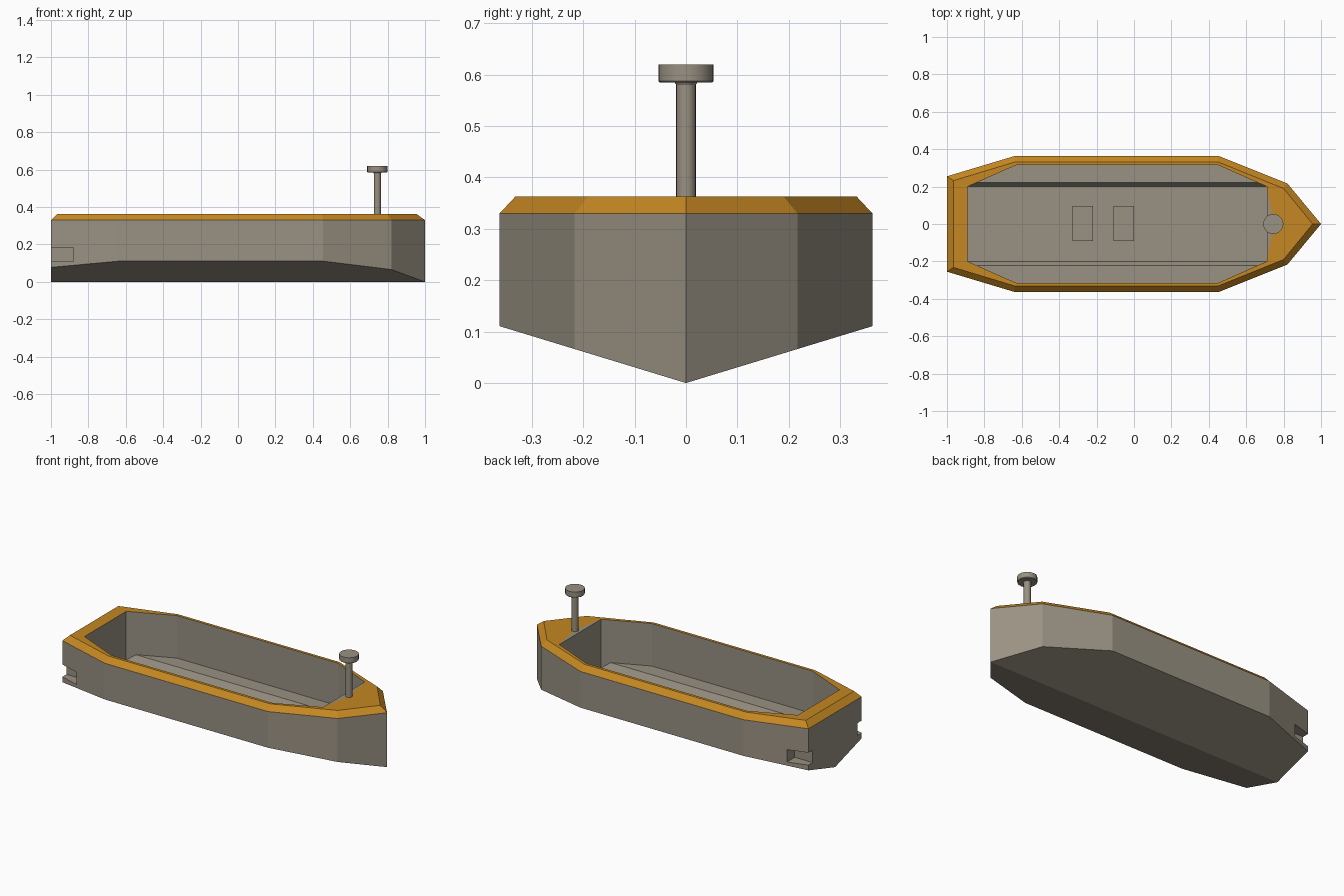
import bpy, bmesh, math
from mathutils import Matrix

if "Cube" in bpy.data.objects:
    bpy.data.objects.remove(bpy.data.objects["Cube"])


def material(name, rgb):
    m = bpy.data.materials.new(name)
    m.diffuse_color = (*rgb, 1)
    m.use_nodes = True
    m.node_tree.nodes["Principled BSDF"].inputs["Base Color"].default_value = m.diffuse_color
    return m


orange = material("orange_rim", (0.56, 0.245, 0.016))
drab = material("drab_hull", (0.32, 0.285, 0.225))

SHEER, TOP, LEDGE, FLOOR, VEE = 0.33, 0.363, 0.105, 0.068, 0.305

# Half outlines from bow to stern
outer = [(1, 0), (0.82, 0.217), (0.455, 0.363), (-0.64, 0.363), (-1, 0.255)]
bevel = [(0.955, 0), (0.80, 0.190), (0.448, 0.332), (-0.635, 0.332), (-0.965, 0.232)]
inner = [(0.745, 0), (0.71, 0.2), (0.45, 0.315), (-0.63, 0.315), (-0.89, 0.2)]


def at(pts, z):
    return [(x, y, z) for x, y in pts]


def link(name, bm):
    me = bpy.data.meshes.new(name)
    bm.to_mesh(me)
    bm.free()
    me.materials.append(drab)
    ob = bpy.data.objects.new(name, me)
    bpy.context.collection.objects.link(ob)
    return ob


def box(name, lo, hi):
    bm = bmesh.new()
    bmesh.ops.create_cube(bm, size=1)
    for v in bm.verts:
        v.co = [lo[i] + (v.co[i] + 0.5) * (hi[i] - lo[i]) for i in range(3)]
    return link(name, bm)


# Hull: half faces, each mirrored across the keel
bm = bmesh.new()


def face(pts, mat=0):
    for s in (1, -1):
        f = bm.faces.new([bm.verts.new((x, s * y, z)) for x, y, z in pts[::s]])
        f.material_index = mat


def strip(a, b, mat=0):
    for i in range(len(a) - 1):
        face([a[i], a[i + 1], b[i + 1], b[i]], mat)


chine = [(x, y, VEE * y) for x, y in outer]
sheer, rim, lip = at(outer, SHEER), at(bevel, TOP), at(inner, TOP)
face(chine + [(-1, 0, 0)])
strip(chine, sheer)
face([(-1, 0, 0), chine[4], sheer[4], (-1, 0, SHEER)])
# Orange rim and foredeck
stern_rim, stern_lip = (-0.965, 0, TOP), (-0.89, 0, TOP)
strip(sheer + [(-1, 0, SHEER)], rim + [stern_rim], 1)
strip(rim + [stern_rim], lip + [stern_lip], 1)
face([lip[0], lip[1], (0.71, 0, TOP)])
# Cockpit walls, side ledges, sunken floor
f_bow, f_stern = (0.71, 0.2, FLOOR), (-0.89, 0.2, FLOOR)
l_bow, l_stern = (0.66, 0.2221, LEDGE), (-0.84, 0.2221, LEDGE)
low = at(inner, LEDGE)
face([lip[1], lip[2], low[2], l_bow, f_bow])
face([lip[2], lip[3], low[3], low[2]])
face([lip[3], lip[4], f_stern, l_stern, low[3]])
face([l_bow, low[2], low[3], l_stern])
face([f_bow, l_bow, l_stern, f_stern])
face([f_bow, f_stern, (-0.89, 0, FLOOR), (0.71, 0, FLOOR)])
face([(0.71, 0, TOP), lip[1], f_bow, (0.71, 0, FLOOR)])
face([stern_lip, lip[4], f_stern, (-0.89, 0, FLOOR)])
bmesh.ops.remove_doubles(bm, verts=bm.verts, dist=0.0005)
bmesh.ops.recalc_face_normals(bm, faces=bm.faces)
hull = link("hull", bm)
hull.data.materials.append(orange)

# Notches in the stern corners
for s in (1, -1):
    ys = sorted((s * 0.215, s * 0.45))
    cutter = box("notch_cutter", (-1.1, ys[0], 0.11), (-0.88, ys[1], 0.185))
    cutter.hide_render = True
    mod = hull.modifiers.new("notch", 'BOOLEAN')
    mod.operation, mod.solver, mod.object = 'DIFFERENCE', 'EXACT', cutter
    bpy.context.view_layer.objects.active = hull
    bpy.ops.object.modifier_apply(modifier=mod.name)
    bpy.data.objects.remove(cutter)

# Low floor pads
for i, x in enumerate((-0.33, -0.11)):
    box(f"floor_pad_{i + 1}", (x, -0.09, FLOOR - 0.002), (x + 0.11, 0.095, FLOOR + 0.025))

# Bow post with a flat cap
profile = [(0.019, TOP), (0.019, 0.58), (0.022, 0.585), (0.051, 0.585),
           (0.054, 0.588), (0.054, 0.62), (0, 0.62)]
bm = bmesh.new()
vs = [bm.verts.new((r, 0, z)) for r, z in profile]
es = [bm.edges.new(p) for p in zip(vs, vs[1:])]
bmesh.ops.spin(bm, geom=vs + es, cent=(0, 0, 0), axis=(0, 0, 1), angle=2 * math.pi, steps=20)
bmesh.ops.remove_doubles(bm, verts=bm.verts, dist=0.0001)
bmesh.ops.recalc_face_normals(bm, faces=bm.faces)
bm.transform(Matrix.Translation((0.745, 0, 0)))
post = link("bow_post", bm)
bpy.ops.object.select_all(action='DESELECT')
post.select_set(True)
bpy.context.view_layer.objects.active = post
bpy.ops.object.shade_smooth_by_angle(angle=math.radians(30))
